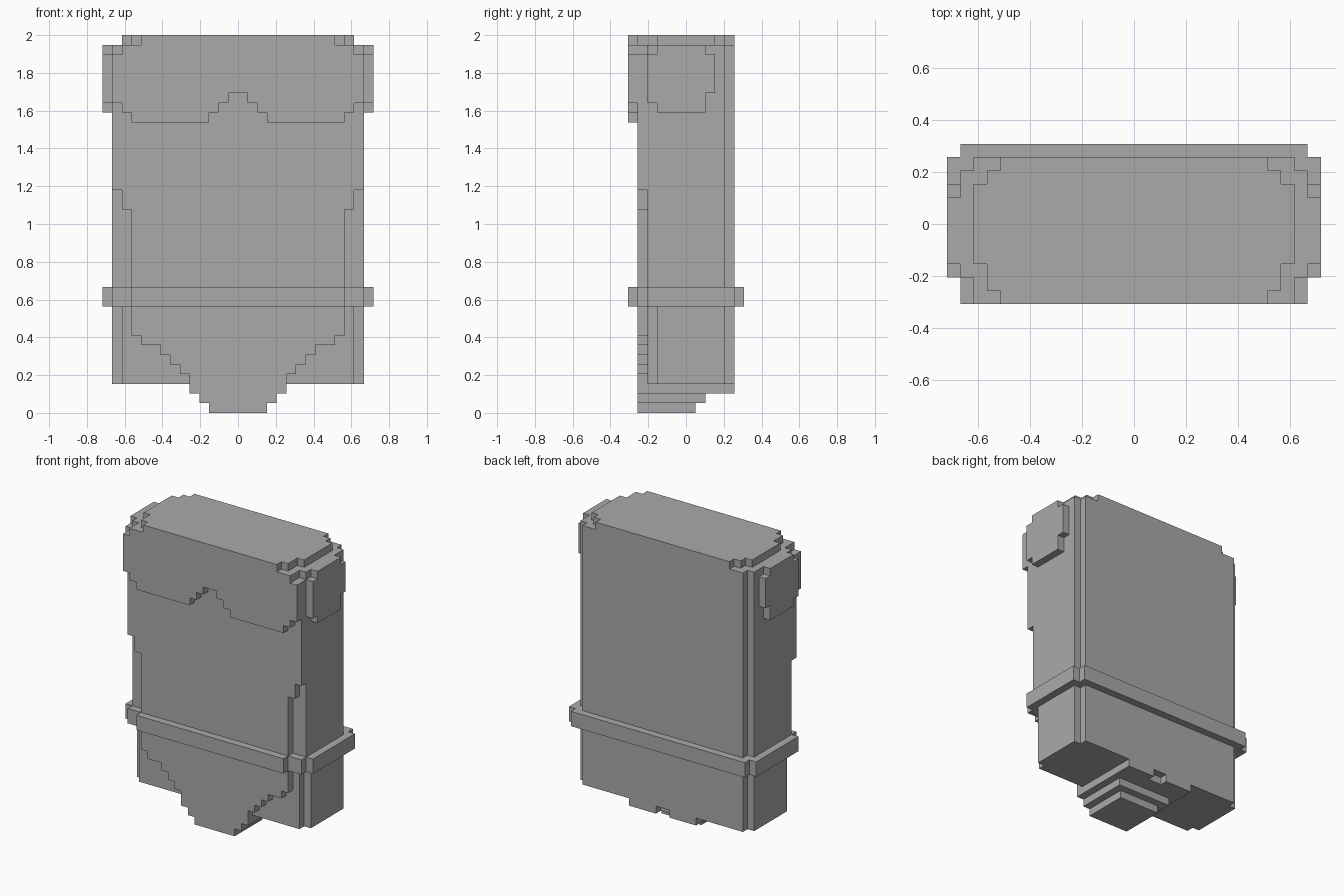
import bpy
import bmesh
from mathutils import Vector

if "Cube" in bpy.data.objects:
    bpy.data.objects.remove(bpy.data.objects["Cube"])

U = 2 / 39  # one block

grey = bpy.data.materials.new("plain grey")
grey.use_nodes = True
grey.diffuse_color = (0.4, 0.4, 0.4, 1)
grey.node_tree.nodes["Principled BSDF"].inputs["Base Color"].default_value = (0.4, 0.4, 0.4, 1)


def prism(name, outline, axis, lo, hi):
    """Extrude a flat outline (in blocks) along an axis from lo to hi."""
    place = {
        "x": lambda a, b, d: Vector((d, a, b)),
        "y": lambda a, b, d: Vector((a, d, b)),
        "z": lambda a, b, d: Vector((a, b, d)),
    }[axis]
    bm = bmesh.new()
    base = bm.faces.new([bm.verts.new(place(a, b, lo) * U) for a, b in outline])
    top = bmesh.ops.extrude_face_region(bm, geom=[base], use_keep_orig=True)["geom"]
    shift = place(0, 0, hi - lo) * U
    bmesh.ops.translate(bm, vec=shift, verts=[g for g in top if isinstance(g, bmesh.types.BMVert)])
    bmesh.ops.recalc_face_normals(bm, faces=bm.faces)
    mesh = bpy.data.meshes.new(name)
    bm.to_mesh(mesh)
    bm.free()
    mesh.materials.append(grey)
    obj = bpy.data.objects.new(name, mesh)
    bpy.context.collection.objects.link(obj)
    return obj


def mirrored(half):
    """Close a right-hand outline with its left-hand reflection."""
    return half + [(-a, b) for a, b in reversed(half)]


def stepped(start, bands):
    """Symmetric stepped outline; each band is (half width, end)."""
    half = []
    for width, end in bands:
        half += [(width, start), (width, end)]
        start = end
    return mirrored(half)


# Main body, with notched corners
prism("lower_body", stepped(-4, [(12, -3), (13, 4), (12, 5)]), "z", 3, 11)
prism("upper_body", stepped(-4, [(13, 4), (12, 5)]), "z", 13, 38)
prism("top_cap", stepped(-4, [(11, -3), (12, 3), (11, 4), (10, 5)]), "z", 38, 39)

# Belt around the body
prism("belt", stepped(-6, [(11, -5), (13, -4), (14, 5), (13, 6)]), "z", 11, 13)

# Front panel tapering down to a stepped point
panel = [(3, 1), (4, 2), (5, 4), (6, 5), (7, 6), (8, 7), (10, 8),
         (11, 21), (12, 23), (13, 37), (12, 38), (11, 39)]
prism("front_panel", stepped(0, panel), "y", -5, -4)

# Raised upper plate with an arched lower edge
plate = [(1, 33), (1, 32), (2, 32), (2, 31), (3, 31), (3, 30), (11, 30), (11, 31),
         (12, 31), (12, 32), (13, 32), (13, 37), (12, 37), (12, 38), (10, 38), (10, 39)]
prism("upper_front_plate", mirrored(plate), "y", -6, -5)

# Stepped underside behind the point
prism("underside_top_step", mirrored([(5, -4), (5, 5), (1, 5), (1, 4)]), "z", 2, 3)
prism("underside_middle_step", stepped(-4, [(4, 2)]), "z", 1, 2)
prism("underside_bottom_step", stepped(-4, [(3, 1)]), "z", 0, 1)

# Side pads
pad = [(-3, 31), (2, 31), (2, 33), (3, 33), (3, 37), (2, 37), (2, 38),
       (-3, 38), (-3, 37), (-4, 37), (-4, 32), (-3, 32)]
for side, sign in (("left", 1), ("right", -1)):
    prism(side + "_side_pad", pad, "x", 13 * sign, 14 * sign)
